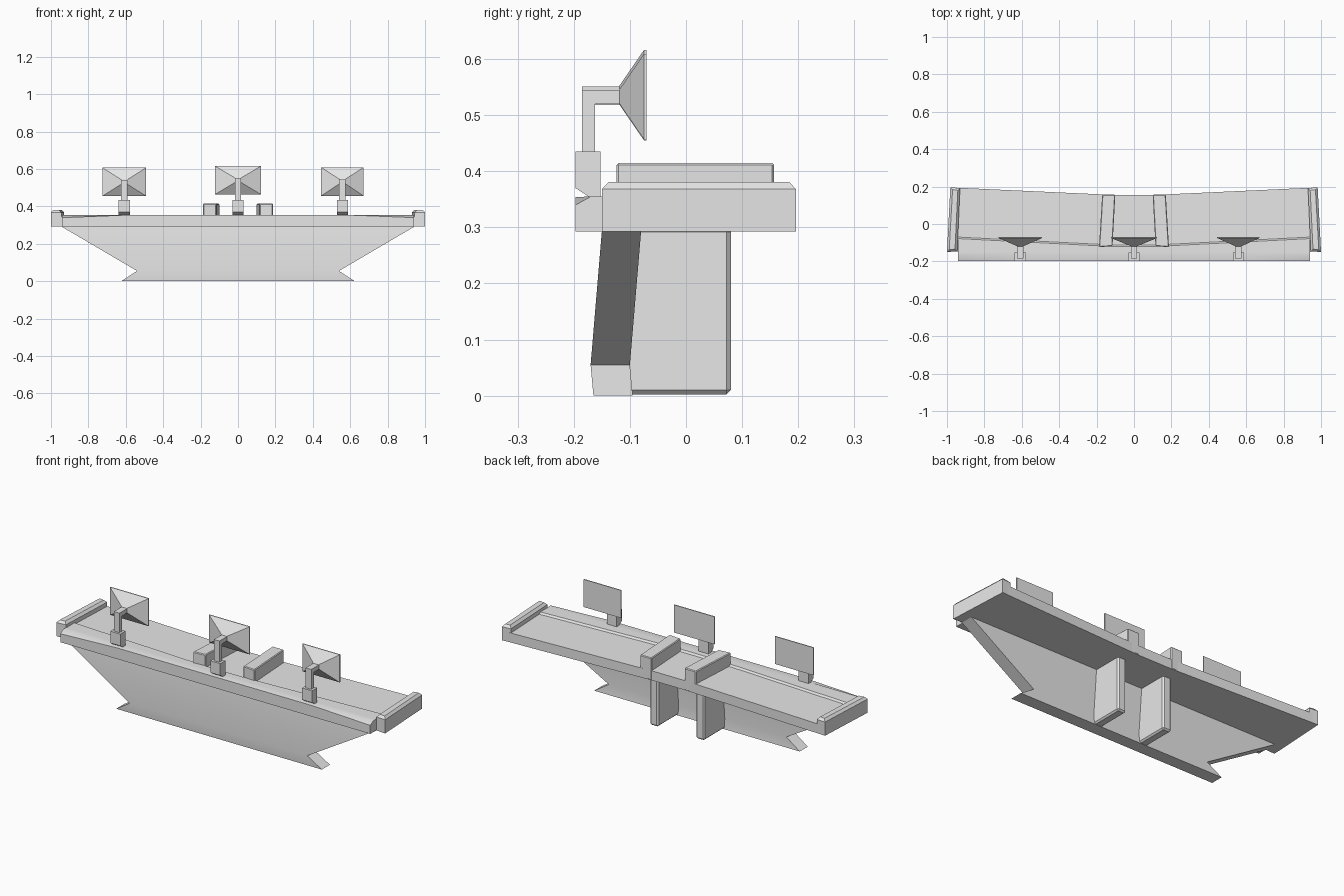
import bpy, bmesh, math

cube = bpy.data.objects.get("Cube")
if cube:
    bpy.data.objects.remove(cube)

grey = bpy.data.materials.new("light_grey")
grey.use_nodes = True
grey.diffuse_color = (0.8, 0.8, 0.8, 1)
grey.node_tree.nodes["Principled BSDF"].inputs["Base Color"].default_value = (0.8, 0.8, 0.8, 1)


def loft(name, rings, smooth=False):
    """Skin a closed solid through matching rings of points."""
    bm = bmesh.new()
    loops = [[bm.verts.new(p) for p in ring] for ring in rings]
    n = len(loops[0])
    for a, b in zip(loops, loops[1:]):
        for i in range(n):
            j = (i + 1) % n
            bm.faces.new((a[i], a[j], b[j], b[i]))
    bm.faces.new(loops[0])
    bm.faces.new(loops[-1])
    bmesh.ops.recalc_face_normals(bm, faces=bm.faces)
    mesh = bpy.data.meshes.new(name)
    bm.to_mesh(mesh)
    bm.free()
    mesh.materials.append(grey)
    obj = bpy.data.objects.new(name, mesh)
    bpy.context.collection.objects.link(obj)
    if smooth:
        bpy.ops.object.select_all(action='DESELECT')
        obj.select_set(True)
        bpy.context.view_layer.objects.active = obj
        bpy.ops.object.shade_smooth_by_angle(angle=math.radians(35))
    return obj


def prism_z(name, outline, z0, z1):
    return loft(name, [[(x, y, z) for x, y in outline] for z in (z0, z1)])


def prism_x(name, profile, cx, width):
    return loft(name, [[(cx + s * width / 2, y, z) for y, z in profile] for s in (-1, 1)])


def mirrored(half):
    """Complete an outline given for +x, ordered front to back."""
    return half + [(-x, y) for x, y in reversed(half)]


def bevel(obj, width):
    mod = obj.modifiers.new("bevel", 'BEVEL')
    mod.width = width
    mod.segments = 1
    mod.limit_method = 'ANGLE'


BOTTOM, TABLE, LEDGE = 0.293, 0.345, 0.355

# Worktop with two wings angled slightly backwards
prism_z("worktop", mirrored([(0.95, -0.14), (0.95, 0.194), (0.1, 0.155)]), BOTTOM, TABLE)

# Raised front ledge with a sloped step down to the worktop
foot = mirrored([(0.94, -0.15), (0.94, -0.070), (0.12, -0.112)])
crest = mirrored([(0.94, -0.15), (0.94, -0.078), (0.12, -0.120)])
loft("front_ledge", [[(x, y, z) for x, y in o]
                     for o, z in ((foot, BOTTOM), (foot, TABLE), (crest, LEDGE))])

# Front lip whose chamfer fades out towards the middle
lip = []
for x, drop in ((-0.942, 0.015), (-0.59, 0.001), (0.59, 0.001), (0.942, 0.015)):
    lip.append([(x, -0.15, BOTTOM), (x, -0.197, BOTTOM),
                (x, -0.197, LEDGE - drop), (x, -0.17, LEDGE), (x, -0.15, LEDGE)])
loft("front_lip", lip, smooth=True)

# Leaning front panel that narrows and then flares at the floor
panel = []
for z, half, y in ((0, 0.625, -0.165), (0.055, 0.54, -0.170), (BOTTOM, 0.945, -0.15)):
    panel.append([(-half, y, z), (half, y, z), (half, y + 0.07, z), (-half, y + 0.07, z)])
loft("front_panel", panel, smooth=True)

for s, side in ((1, "left"), (-1, "right")):
    # Raised end cap with chamfered top
    cap = []
    for z, i in ((BOTTOM, 0), (0.368, 0), (0.381, 0.012)):
        cap.append([(s * (0.945 + i), -0.146 + i, z), (s * (1.0 - i), -0.15 + i, z),
                    (s * (0.982 - i), 0.196 - i, z), (s * (0.93 + i), 0.192 - i, z)])
    loft(side + "_end_cap", cap)

    # Divider block on the worktop
    block = prism_z(side + "_divider_block",
                    [(s * x, y) for x, y in ((0.115, -0.118), (0.187, -0.124),
                                             (0.17, 0.157), (0.1, 0.157))], BOTTOM, 0.415)
    bevel(block, 0.004)

    # Support leg
    leg = prism_z(side + "_support_leg",
                  [(s * x, y) for x, y in ((0.115, -0.13), (0.166, -0.13),
                                           (0.166, 0.08), (0.115, 0.08))], 0.002, 0.3)
    bevel(leg, 0.008)

# Three lamps: base, bent arm and flared head
for label, cx, lift, half in (("right", -0.608, 0, 0.117), ("middle", 0, 0.009, 0.123),
                              ("left", 0.558, 0.002, 0.113)):
    prism_x(label + "_lamp_base",
            [(-0.197, 0.37), (-0.172, LEDGE - 0.001), (-0.152, LEDGE - 0.001),
             (-0.152, 0.435), (-0.197, 0.435)], cx, 0.06)
    low, high = 0.518 + lift, 0.542 + lift
    prism_x(label + "_lamp_arm",
            [(-0.185, 0.43), (-0.162, 0.43), (-0.162, low), (-0.115, low),
             (-0.115, high), (-0.185, high)], cx, 0.034)
    mid = 0.531 + lift
    head = []
    for y, w, h in ((-0.119, 0.016, 0.012), (-0.075, half, 0.076), (-0.07, half, 0.076)):
        head.append([(cx - w, y, mid - h), (cx + w, y, mid - h),
                     (cx + w, y, mid + h), (cx - w, y, mid + h)])
    loft(label + "_lamp_head", head)
